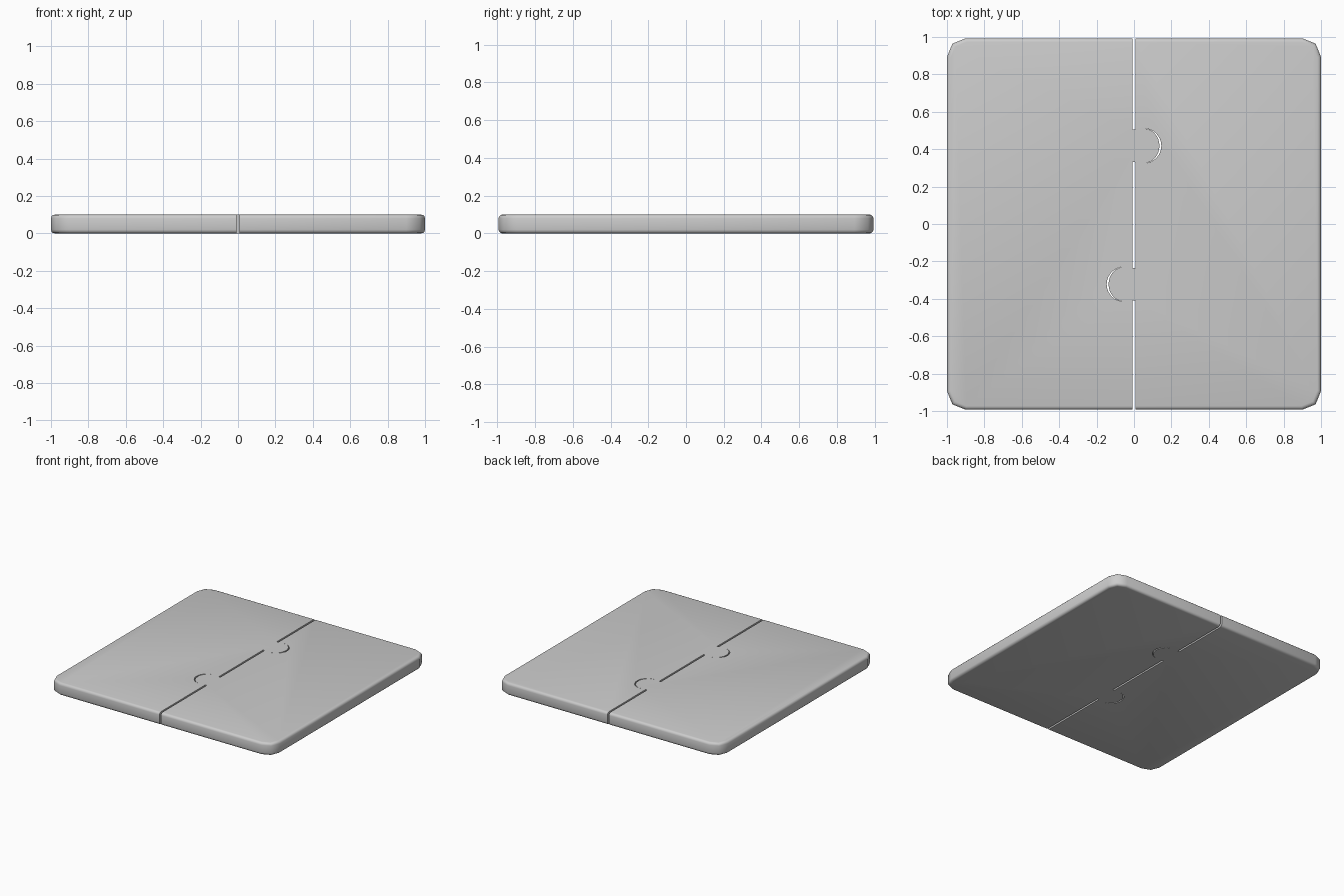
import bpy, bmesh, math

if "Cube" in bpy.data.objects:
    bpy.data.objects.remove(bpy.data.objects["Cube"])

W, D, H = 1.0, 0.993, 0.10      # half width, half depth, thickness
GAP = 0.007                     # half of the seam between the boards
TAB_Y, SOCKET_Y = 0.418, -0.322 # joint positions on the seam
CX, R, CLEAR = 0.053, 0.093, 0.010


def lobe(cy, direction, seam, out_x, half, steps=16):
    """Points of one rounded joint, bottom to top, standing out from the seam."""
    pts = [(seam, cy - half + 0.006)]
    for i in range(steps + 1):
        a = -math.pi / 2 + math.pi * i / steps
        pts.append((direction * (CX + out_x * math.cos(a)), cy + half * math.sin(a)))
    pts.append((seam, cy + half - 0.006))
    return pts


def make_board(name, side):
    # seam edge, from front to back; each board has one tab and one socket
    seam = side * GAP
    tab, socket = (R - CLEAR, R - 0.0005), (R, R)
    upper, lower = (tab, socket) if side < 0 else (socket, tab)
    outline = [(seam, -D)]
    outline += lobe(SOCKET_Y, -1, seam, *lower)
    outline += lobe(TAB_Y, 1, seam, *upper)
    outline.append((seam, D))
    # outer corners with two facets each
    corner = [(W - 0.1, D), (W - 0.029, D - 0.029), (W, D - 0.1)]
    outline += [(side * x, y) for x, y in corner]
    outline += [(side * x, -y) for x, y in reversed(corner)]

    bm = bmesh.new()
    base = bm.faces.new([bm.verts.new((x, y, 0)) for x, y in outline])
    top = bmesh.ops.extrude_face_region(bm, geom=[base])["geom"]
    bmesh.ops.translate(bm, vec=(0, 0, H),
                        verts=[g for g in top if isinstance(g, bmesh.types.BMVert)])
    bmesh.ops.recalc_face_normals(bm, faces=bm.faces)

    # soften only the outer rim, top and bottom
    rim = []
    for e in bm.edges:
        a, b = e.verts[0].co, e.verts[1].co
        m = (a + b) / 2
        if abs(a.z - b.z) < 1e-5 and (abs(m.x) > 0.9 or abs(m.y) > D - 0.01):
            rim.append(e)
    bmesh.ops.bevel(bm, geom=rim, offset=0.02, segments=3, profile=0.5,
                    affect='EDGES')

    mesh = bpy.data.meshes.new(name)
    bm.to_mesh(mesh)
    bm.free()
    obj = bpy.data.objects.new(name, mesh)
    bpy.context.collection.objects.link(obj)
    bpy.ops.object.select_all(action='DESELECT')
    obj.select_set(True)
    bpy.context.view_layer.objects.active = obj
    bpy.ops.object.shade_smooth_by_angle(angle=math.radians(50))
    return obj


make_board("left_board", -1)
make_board("right_board", 1)
